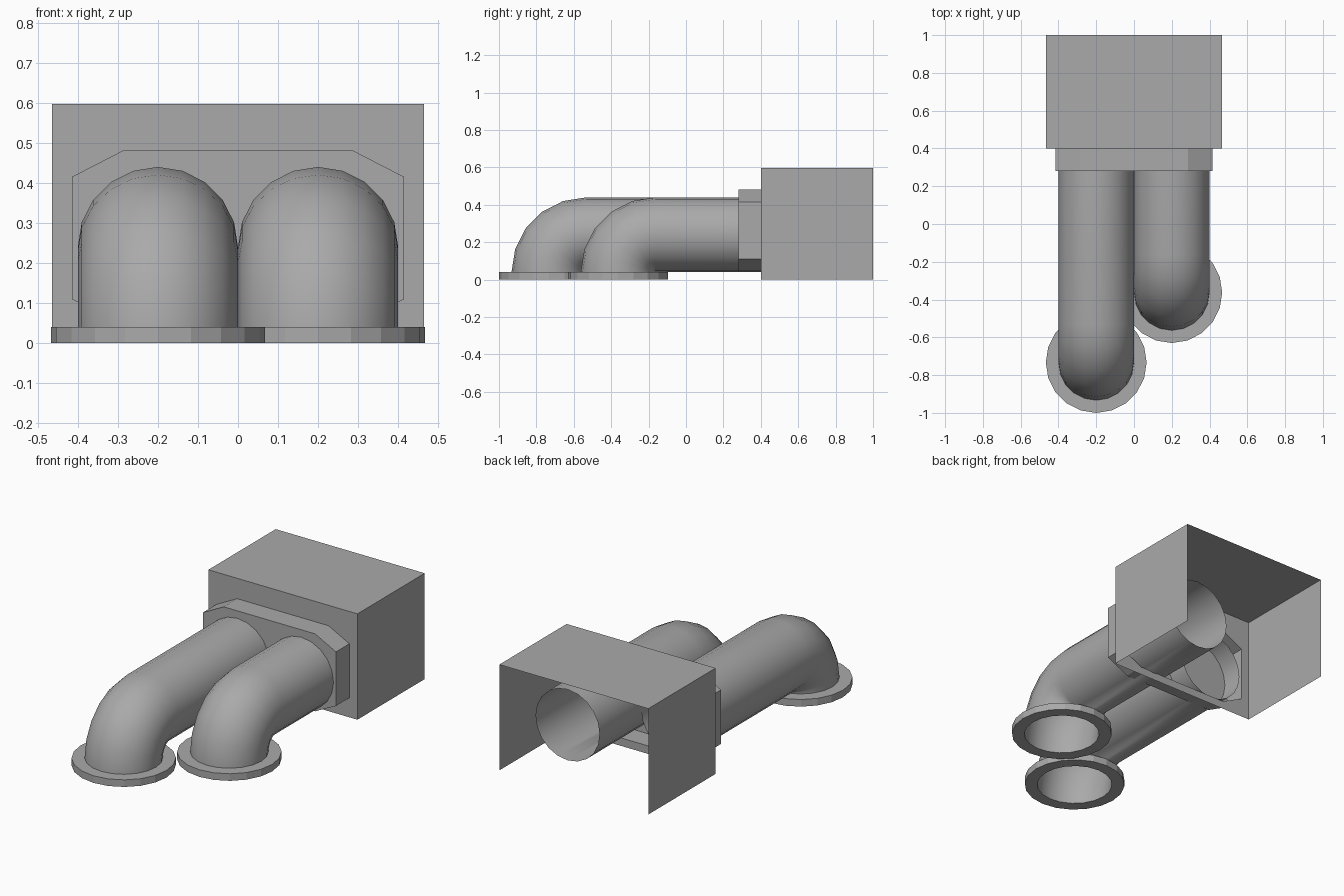
import bpy, bmesh, math

cube = bpy.data.objects.get("Cube")
if cube:
    bpy.data.objects.remove(cube, do_unlink=True)

gray = bpy.data.materials.new("plain_gray")
gray.use_nodes = True
color = (0.4, 0.4, 0.4, 1)
gray.diffuse_color = color
gray.node_tree.nodes["Principled BSDF"].inputs["Base Color"].default_value = color

SIDES = 20
RADIUS = 0.2
FLANGE_R = 0.267
FLANGE_H = 0.04


def finish(bm, name, smooth=False):
    bmesh.ops.remove_doubles(bm, verts=bm.verts, dist=0.0005)
    bmesh.ops.recalc_face_normals(bm, faces=bm.faces)
    mesh = bpy.data.meshes.new(name)
    bm.to_mesh(mesh)
    bm.free()
    mesh.materials.append(gray)
    obj = bpy.data.objects.new(name, mesh)
    bpy.context.collection.objects.link(obj)
    if smooth:
        bpy.ops.object.select_all(action='DESELECT')
        obj.select_set(True)
        bpy.context.view_layer.objects.active = obj
        bpy.ops.object.shade_smooth_by_angle(angle=math.radians(35))


def join_rings(bm, first, second):
    n = len(first)
    for i in range(n):
        j = (i + 1) % n
        bm.faces.new((first[i], first[j], second[j], second[i]))


def angles():
    return [2 * math.pi * i / SIDES for i in range(SIDES)]


# Open elbow pipe: short riser, quarter bend, long straight run
def pipe(name, x, y, end):
    bm = bmesh.new()
    pivot = y + RADIUS
    stations = [(pivot, 0, 0)]
    stations += [(pivot, FLANGE_H, math.radians(18 * k)) for k in range(6)]
    stations += [(end, FLANGE_H, math.pi / 2)]
    rings = []
    for py, pz, tilt in stations:
        ring = []
        for a in angles():
            reach = RADIUS * (1 + math.sin(a))
            ring.append(bm.verts.new((x + RADIUS * math.cos(a),
                                      py - reach * math.cos(tilt),
                                      pz + reach * math.sin(tilt))))
        rings.append(ring)
    for first, second in zip(rings, rings[1:]):
        join_rings(bm, first, second)
    finish(bm, name, True)


# Flat ring around the pipe mouth
def flange(name, x, y):
    bm = bmesh.new()
    profile = [(RADIUS, 0), (FLANGE_R, 0), (FLANGE_R, FLANGE_H), (RADIUS, FLANGE_H)]
    rings = [[bm.verts.new((x + r * math.cos(a), y + r * math.sin(a), z))
              for a in angles()] for r, z in profile]
    for first, second in zip(rings, rings[1:]):
        join_rings(bm, first, second)
    finish(bm, name)


for side, x, y in (("right", -0.2, -0.733), ("left", 0.2, -0.363)):
    pipe(side + "_pipe", x, y, y + 1.133)
    flange(side + "_flange", x, y)

# Octagon outline shared by the collar and the housing opening
W, SHOULDER = 0.415, 0.285
LOW, LOW_SIDE, HIGH_SIDE, HIGH = 0.045, 0.11, 0.415, 0.482
octagon = [(-W, LOW_SIDE), (-SHOULDER, LOW), (SHOULDER, LOW), (W, LOW_SIDE),
           (W, HIGH_SIDE), (SHOULDER, HIGH), (-SHOULDER, HIGH), (-W, HIGH_SIDE)]
FRONT, WALL, BACK = 0.28, 0.4, 1.0

# Collar: octagonal cup open toward the housing
bm = bmesh.new()
front = [bm.verts.new((x, FRONT, z)) for x, z in octagon]
rear = [bm.verts.new((x, WALL, z)) for x, z in octagon]
bm.faces.new(front)
join_rings(bm, front, rear)
finish(bm, "collar")

# Housing: thin shell open at the back and bottom, with an opening in front
bm = bmesh.new()
HALF, TOP = 0.465, 0.597
corners = [(-HALF, 0), (HALF, 0), (HALF, TOP), (-HALF, TOP)]
near = [bm.verts.new((x, WALL, z)) for x, z in corners]
far = [bm.verts.new((x, BACK, z)) for x, z in corners]
hole = [bm.verts.new((x, WALL, z)) for x, z in octagon]
for i in range(4):
    j = (i + 1) % 4
    bm.faces.new((near[i], hole[2 * i + 1], hole[2 * i]))
    bm.faces.new((near[i], near[j], hole[2 * j], hole[2 * i + 1]))
    if i > 0:
        bm.faces.new((near[i], near[j], far[j], far[i]))
finish(bm, "housing")
